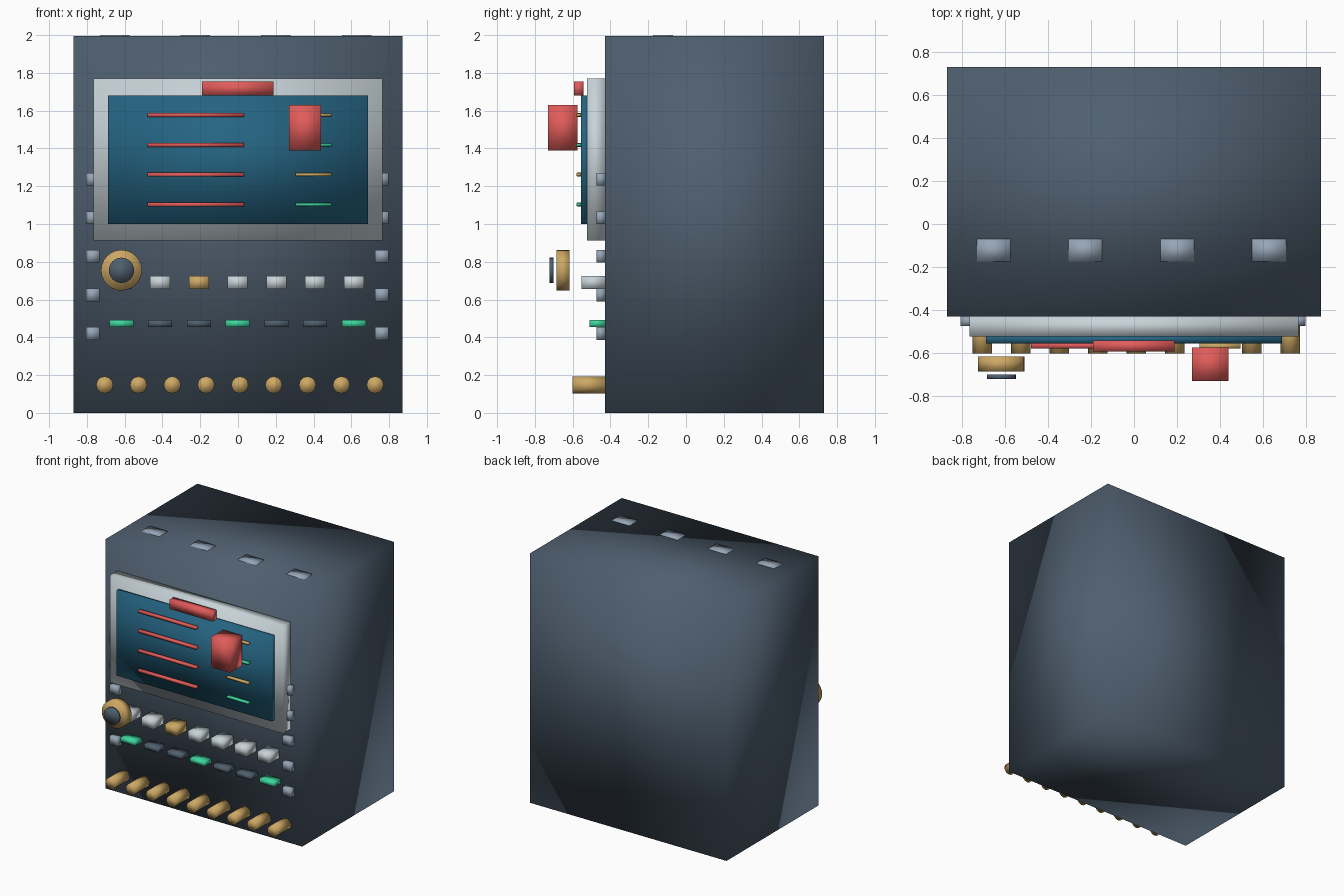
import bpy
import bmesh
from mathutils import Matrix, Vector

old = bpy.data.objects.get("Cube")
if old:
    bpy.data.objects.remove(old, do_unlink=True)


def material(name, rgb):
    mat = bpy.data.materials.new(name)
    mat.use_nodes = True
    mat.diffuse_color = (*rgb, 1)
    mat.node_tree.nodes["Principled BSDF"].inputs["Base Color"].default_value = (*rgb, 1)
    return mat


slate = material("slate", (0.078, 0.114, 0.159))
silver = material("silver", (0.58, 0.65, 0.69))
steel = material("steel", (0.30, 0.376, 0.468))
teal = material("screen_teal", (0.018, 0.127, 0.223))
gold = material("gold", (0.61, 0.39, 0.127))
red = material("red", (0.75, 0.107, 0.102))
green = material("green", (0.048, 0.67, 0.34))


def finish(name, bm, mat):
    # Every part is softly shaded across its edges
    for face in bm.faces:
        face.smooth = True
    mesh = bpy.data.meshes.new(name)
    bm.to_mesh(mesh)
    bm.free()
    mesh.materials.append(mat)
    obj = bpy.data.objects.new(name, mesh)
    bpy.context.collection.objects.link(obj)
    return obj


def box(name, mat, x, y, z):
    """Box from (min, max) pairs on each axis."""
    low, high = Vector((x[0], y[0], z[0])), Vector((x[1], y[1], z[1]))
    bm = bmesh.new()
    bmesh.ops.create_cube(bm, size=1, matrix=Matrix.Translation((low + high) / 2)
                          @ Matrix.Diagonal((*(high - low), 1)))
    return finish(name, bm, mat)


def disc(name, mat, x, z, radius, y, sides):
    """Cylinder lying along y."""
    bm = bmesh.new()
    turn = Matrix.Translation((x, sum(y) / 2, z)) @ Matrix.Rotation(1.5707963, 4, "X")
    bmesh.ops.create_cone(bm, cap_ends=True, segments=sides, radius1=radius,
                          radius2=radius, depth=y[1] - y[0], matrix=turn)
    return finish(name, bm, mat)


def around(center, size):
    return (center - size / 2, center + size / 2)


FRONT = -0.43

# Cabinet and screen
box("cabinet", slate, (-0.87, 0.87), (FRONT, 0.73), (0, 1.995))
box("screen_frame", silver, (-0.765, 0.765), (-0.524, FRONT), (0.912, 1.77))
box("screen", teal, (-0.688, 0.688), (-0.555, -0.52), (1.0, 1.68))
box("screen_header", red, (-0.19, 0.188), (-0.593, -0.542), (1.68, 1.755))
box("floating_block", red, (0.27, 0.44), (-0.73, -0.575), (1.39, 1.63))

# Screen readout lines
for i in range(4):
    z = 1.577 - i * 0.158
    box(f"long_line_{i + 1}", red, (-0.48, 0.033), (-0.578, -0.553), around(z, 0.021))
    box(f"short_line_{i + 1}", (gold, green)[i % 2], (0.305, 0.495),
        (-0.58, -0.557), around(z, 0.016))

# Dial
disc("dial", gold, -0.617, 0.755, 0.108, (-0.686, -0.617), 24)
disc("dial_cap", slate, -0.617, 0.755, 0.067, (-0.722, -0.701), 24)

# Button rows
for i in range(7):
    x = -0.617 + i * 0.205
    box(f"key_{i + 1}", gold if i == 2 else silver, around(x, 0.106),
        (-0.553, FRONT), (0.655, 0.725))
    box(f"pad_{i + 1}", green if i % 3 == 0 else slate, around(x, 0.127),
        (-0.512, FRONT), (0.455, 0.491))

# Jack row along the bottom
for i in range(9):
    disc(f"jack_{i + 1}", gold, -0.706 + i * 0.179, 0.148, 0.045, (-0.602, FRONT), 12)

# Bolts down both sides
for side, x in (("right", -0.77), ("left", 0.762)):
    for i in range(5):
        box(f"{side}_bolt_{i + 1}", steel, around(x, 0.072), (-0.474, FRONT),
            around(1.237 - i * 0.204, 0.068))

# Top vents
for i in range(4):
    box(f"top_vent_{i + 1}", steel, around(-0.653 + i * 0.427, 0.156),
        (-0.174, -0.07), (1.98, 2.0))
